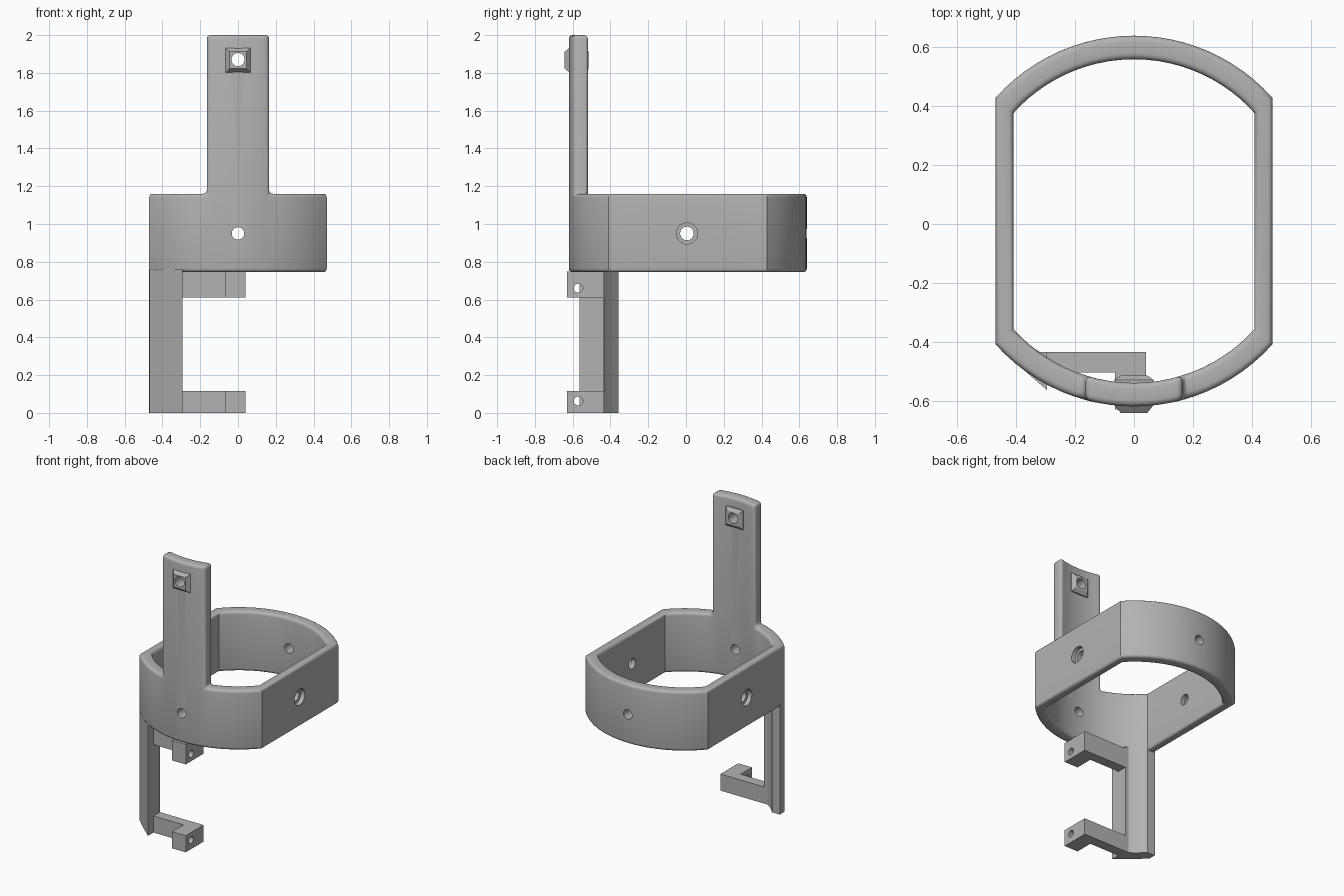
import bpy, bmesh
from math import asin, sin, cos, radians
from mathutils import Matrix, Vector

if "Cube" in bpy.data.objects:
    bpy.data.objects.remove(bpy.data.objects["Cube"])

grey = bpy.data.materials.new("plain_grey")
grey.use_nodes = True
COLOUR = (0.45, 0.45, 0.45, 1)
grey.diffuse_color = COLOUR
grey.node_tree.nodes["Principled BSDF"].inputs["Base Color"].default_value = COLOUR

CENTRE_Y, TOWER = 0.01, 0.165
LOW, RIM, TOP = 0.745, 1.16, 2.0


def make(name, bm):
    bmesh.ops.recalc_face_normals(bm, faces=bm.faces)
    mesh = bpy.data.meshes.new(name)
    bm.to_mesh(mesh)
    bm.free()
    mesh.materials.append(grey)
    obj = bpy.data.objects.new(name, mesh)
    bpy.context.collection.objects.link(obj)
    return obj


def prism(name, outline, z0, z1):
    bm = bmesh.new()
    face = bm.faces.new([bm.verts.new((x, y, z0)) for x, y in outline])
    top = bmesh.ops.extrude_face_region(bm, geom=[face])["geom"]
    bmesh.ops.translate(bm, verts=[g for g in top if isinstance(g, bmesh.types.BMVert)],
                        vec=(0, 0, z1 - z0))
    return make(name, bm)


def cutter(axis, centre, radius, length):
    bm = bmesh.new()
    turn = Vector((0, 0, 1)).rotation_difference(Vector(axis)).to_matrix().to_4x4()
    bmesh.ops.create_cone(bm, cap_ends=True, segments=32, radius1=radius, radius2=radius,
                          depth=length, matrix=Matrix.Translation(centre) @ turn)
    obj = make("hole_cutter", bm)
    obj.hide_render = True
    return obj


def finish(obj, cutters):
    """Cut the holes, apply every modifier and smooth the curved faces."""
    for c in cutters:
        mod = obj.modifiers.new("hole", "BOOLEAN")
        mod.operation, mod.solver, mod.object = "DIFFERENCE", "EXACT", c
    bpy.context.view_layer.update()
    graph = bpy.context.evaluated_depsgraph_get()
    mesh = bpy.data.meshes.new_from_object(obj.evaluated_get(graph))
    obj.modifiers.clear()
    obj.data = mesh
    mesh.shade_smooth()
    mesh.set_sharp_from_angle(angle=radians(32))
    for c in cutters:
        bpy.data.objects.remove(c)


def arc(radius, half_width, side):
    """Plan points of one curved end, with breaks at the tower edges."""
    a, b = asin(TOWER / radius), asin(half_width / radius)
    stops, n = [-b, -a, a, b], 8
    angles = [s + (e - s) * i / n for s, e in zip(stops, stops[1:]) for i in range(n)] + [b]
    return [(-side * radius * sin(t), CENTRE_Y + side * radius * cos(t)) for t in angles]


# Ring with flat sides and the upright tower rising from its front
outer = arc(0.63, 0.47, -1) + arc(0.63, 0.47, 1)
inner = arc(0.55, 0.41, -1) + arc(0.55, 0.41, 1)
bm = bmesh.new()
tower_cells = range(8, 16)
count = len(outer)
grid = {}


def vert(side, i, z):
    key = (side, i % count, z)
    if key not in grid:
        grid[key] = bm.verts.new((*(outer, inner)[side][i % count], z))
    return grid[key]


def wall(a, b, z0, z1):
    bm.faces.new([vert(*a, z0), vert(*b, z0), vert(*b, z1), vert(*a, z1)])


for i in range(count):
    tall = i in tower_cells
    for side in (0, 1):
        wall((side, i), (side, i + 1), LOW, RIM)
        if tall:
            wall((side, i), (side, i + 1), RIM, TOP)
    for z in (LOW, TOP if tall else RIM):
        bm.faces.new([vert(0, i, z), vert(0, i + 1, z), vert(1, i + 1, z), vert(1, i, z)])
for i in (tower_cells.start, tower_cells.stop):
    wall((0, i), (1, i), RIM, TOP)
ring = make("ring_and_tower", bm)
bevel = ring.modifiers.new("rounding", "BEVEL")
bevel.width, bevel.segments = 0.02, 4
bevel.limit_method, bevel.angle_limit = "ANGLE", radians(50)
bevel.use_clamp_overlap = False
holes = [cutter((0, 1, 0), (0, 0, 0.95), 0.033, 2),
         cutter((1, 0, 0), (0, 0.005, 0.95), 0.036, 2),
         cutter((0, 1, 0), (0, -0.58, 1.87), 0.035, 0.4)]
holes += [cutter((1, 0, 0), (s * 0.49, 0.005, 0.95), 0.056, 0.1) for s in (-1, 1)]
finish(ring, holes)

# Chamfered square boss through the top of the tower
bm = bmesh.new()
loops = [[bm.verts.new((sx * h, y, 1.867 + sz * h))
          for sx, sz in ((-1, -1), (1, -1), (1, 1), (-1, 1))]
         for y, h in ((-0.642, 0.045), (-0.615, 0.067), (-0.53, 0.067), (-0.515, 0.045))]
for a, b in zip(loops, loops[1:]):
    for k in range(4):
        j = (k + 1) % 4
        bm.faces.new([a[k], a[j], b[j], b[k]])
bm.faces.new(loops[0])
bm.faces.new(loops[-1])
boss = make("tower_boss", bm)
finish(boss, [cutter((0, 1, 0), (0, -0.58, 1.87), 0.035, 0.4)])

# Post hanging below the ring corner
post = prism("bracket_post", [(-0.47, -0.357), (-0.411, -0.357), (-0.355, -0.412),
                              (-0.32, -0.435), (-0.295, -0.435), (-0.295, -0.565),
                              (-0.37, -0.5), (-0.42, -0.455), (-0.469, -0.408)], 0, 0.762)
finish(post, [])

# Two L-shaped arms, each ending in a drilled lug
for name, z0, z1, hole_z in (("lower_arm", 0, 0.115, 0.063), ("upper_arm", 0.61, 0.748, 0.66)):
    arm = prism(name, [(-0.32, -0.435), (0.04, -0.435), (0.04, -0.63), (-0.065, -0.63),
                       (-0.065, -0.505), (-0.32, -0.505)], z0, z1)
    finish(arm, [cutter((1, 0, 0), (0, -0.57, hole_z), 0.024, 0.3)])
